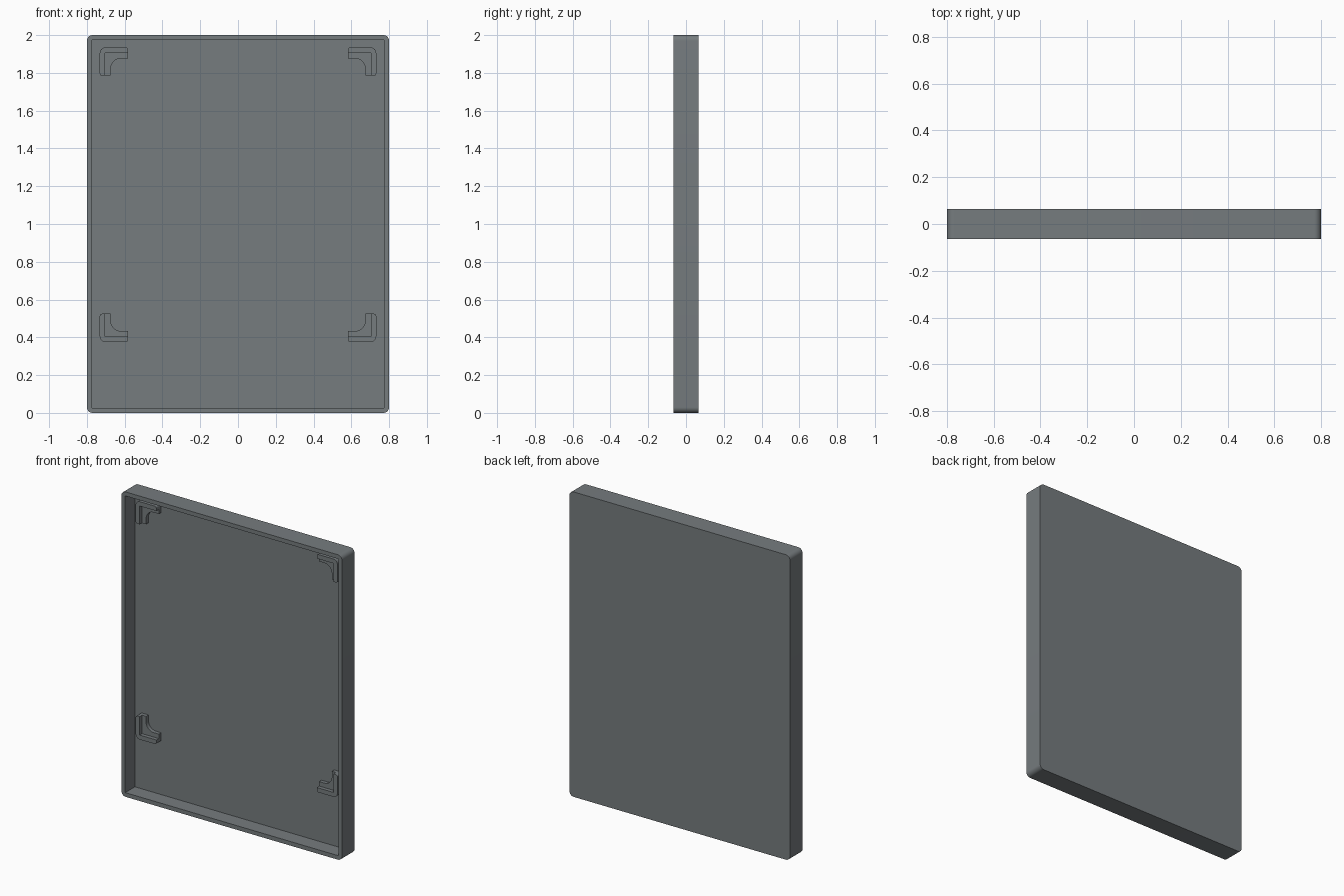
import bpy
import bmesh
from math import sin, cos, pi, radians

cube = bpy.data.objects.get("Cube")
if cube:
    bpy.data.objects.remove(cube, do_unlink=True)

grey = bpy.data.materials.new("slate grey")
grey.use_nodes = True
colour = (0.18, 0.20, 0.21, 1)
grey.diffuse_color = colour
grey.node_tree.nodes["Principled BSDF"].inputs["Base Color"].default_value = colour


def arc(cx, cz, r, start, end, steps=8):
    """Points along an arc, angles in degrees."""
    angles = [radians(start + (end - start) * i / steps) for i in range(steps + 1)]
    return [(cx + r * cos(a), cz + r * sin(a)) for a in angles]


def prism(name, profile, y_front, y_back):
    """Extrude an x-z profile along y."""
    bm = bmesh.new()
    face = bm.faces.new([bm.verts.new((x, y_front, z)) for x, z in profile])
    side = bmesh.ops.extrude_face_region(bm, geom=[face])
    moved = [v for v in side["geom"] if isinstance(v, bmesh.types.BMVert)]
    bmesh.ops.translate(bm, verts=moved, vec=(0, y_back - y_front, 0))
    bmesh.ops.recalc_face_normals(bm, faces=bm.faces)
    mesh = bpy.data.meshes.new(name)
    bm.to_mesh(mesh)
    bm.free()
    mesh.materials.append(grey)
    obj = bpy.data.objects.new(name, mesh)
    bpy.context.collection.objects.link(obj)
    return obj


def activate(obj):
    bpy.ops.object.select_all(action='DESELECT')
    obj.select_set(True)
    bpy.context.view_layer.objects.active = obj


def smooth(obj):
    activate(obj)
    bpy.ops.object.shade_smooth_by_angle(angle=radians(30))


# Shallow tray: rounded slab with a square-cornered recess
W, H, D = 0.8, 2.0, 0.065
R, WALL, FLOOR = 0.03, 0.027, 0.035
outline = (arc(W - R, R, R, -90, 0) + arc(W - R, H - R, R, 0, 90)
           + arc(R - W, H - R, R, 90, 180) + arc(R - W, R, R, 180, 270))
tray = prism("tray", outline, -D, D)
ix = W - WALL
recess = prism("recess_cutter", [(-ix, WALL), (ix, WALL), (ix, H - WALL), (-ix, H - WALL)],
               -D - 0.1, FLOOR)
cut = tray.modifiers.new("recess", 'BOOLEAN')
cut.object = recess
cut.operation = 'DIFFERENCE'
cut.solver = 'EXACT'
activate(tray)
bpy.ops.object.modifier_apply(modifier=cut.name)
bpy.data.objects.remove(recess, do_unlink=True)
smooth(tray)

# Corner brackets: profiles measured inward from the bracket's outer corner
ARM, LIP, FULL, FILLET = 0.15, 0.029, 0.058, 0.055
TIP = 0.012
lip = (arc(R, R, R, 180, 270) + arc(ARM - TIP, TIP, TIP, -90, 0, 4)
       + [(ARM, LIP), (LIP, LIP), (LIP, ARM)]
       + arc(TIP, ARM - TIP, TIP, 90, 180, 4))
ledge = ([(LIP, LIP), (ARM, LIP), (ARM, FULL)]
         + arc(FULL + FILLET, FULL + FILLET, FILLET, 270, 180)
         + [(FULL, ARM), (LIP, ARM)])

for side, sx in (("left", 1), ("right", -1)):
    for level, corner_z, sz in (("upper", 1.935, -1), ("lower", 0.375, 1)):
        for part, profile, front in (("lip", lip, -0.015), ("ledge", ledge, 0.01)):
            points = [(sx * (0.732 - u), corner_z + sz * v) for u, v in profile]
            smooth(prism(f"{level}_{side}_bracket_{part}", points, front, FLOOR + 0.002))
